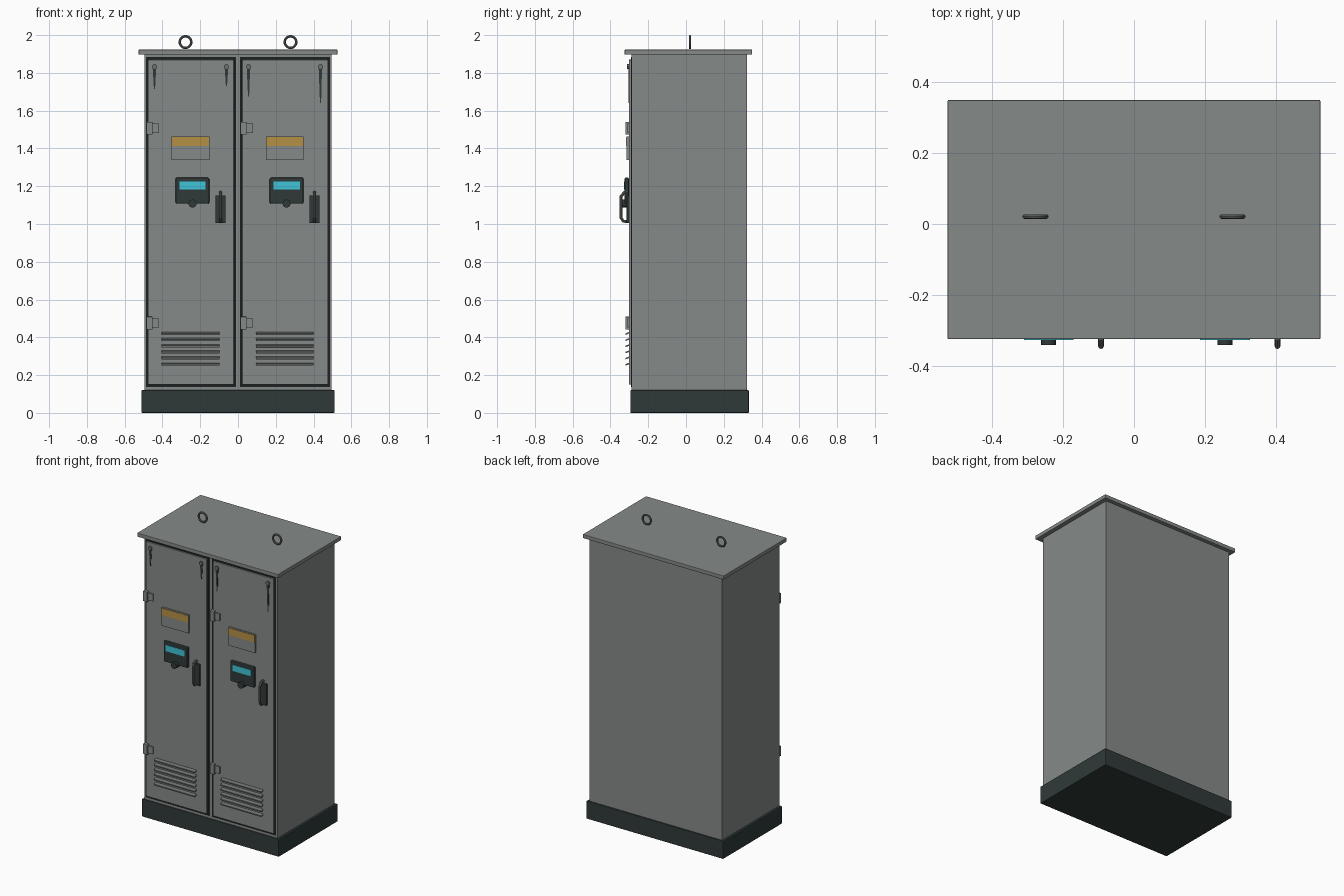
import bpy, bmesh, math
from mathutils import Vector

if "Cube" in bpy.data.objects:
    bpy.data.objects.remove(bpy.data.objects["Cube"])


def material(name, rgb):
    m = bpy.data.materials.new(name)
    m.diffuse_color = (*rgb, 1)
    m.use_nodes = True
    m.node_tree.nodes["Principled BSDF"].inputs["Base Color"].default_value = m.diffuse_color
    return m


GREY = material("cabinet grey", (0.235, 0.255, 0.243))
DARK = material("plinth dark", (0.028, 0.042, 0.040))
STEEL = material("steel grey", (0.15, 0.165, 0.158))
BLACK = material("seal black", (0.012, 0.015, 0.015))
AMBER = material("warning amber", (0.47, 0.28, 0.06))
CYAN = material("screen cyan", (0.05, 0.56, 0.68))


def finish(name, bm, mat):
    bmesh.ops.recalc_face_normals(bm, faces=bm.faces)
    mesh = bpy.data.meshes.new(name)
    bm.to_mesh(mesh)
    bm.free()
    mesh.materials.append(mat)
    ob = bpy.data.objects.new(name, mesh)
    bpy.context.collection.objects.link(ob)
    return ob


def box(name, x, y, z, mat, bevel=0.0):
    """Box from (min, max) ranges."""
    bm = bmesh.new()
    bmesh.ops.create_cube(bm, size=1)
    for v in bm.verts:
        v.co = Vector([(r[0] + r[1]) / 2 + c * (r[1] - r[0])
                       for c, r in zip(v.co, (x, y, z))])
    ob = finish(name, bm, mat)
    if bevel:
        mod = ob.modifiers.new("Bevel", 'BEVEL')
        mod.width = bevel
        mod.segments = 2
    return ob


def smooth(ob):
    bpy.ops.object.select_all(action='DESELECT')
    ob.select_set(True)
    bpy.context.view_layer.objects.active = ob
    bpy.ops.object.shade_smooth_by_angle()


def disc(name, x, z, radius, y0, y1, mat, sides=24):
    """Cylinder pointing out of the front."""
    bpy.ops.mesh.primitive_cylinder_add(
        vertices=sides, radius=radius, depth=y1 - y0,
        location=(x, (y0 + y1) / 2, z), rotation=(math.pi / 2, 0, 0))
    ob = bpy.context.object
    ob.name = name
    ob.data.materials.append(mat)
    smooth(ob)
    return ob


def prism(name, profile, axis, a, b, mat):
    """Extrude a 2D profile along x (profile y,z) or y (profile x,z)."""
    bm = bmesh.new()
    put = (lambda p, t: (t, p[0], p[1])) if axis == 'x' else (lambda p, t: (p[0], t, p[1]))
    face = bm.faces.new([bm.verts.new(put(p, a)) for p in profile])
    new = bmesh.ops.extrude_face_region(bm, geom=[face])["geom"]
    shift = (b - a, 0, 0) if axis == 'x' else (0, b - a, 0)
    bmesh.ops.translate(bm, vec=shift, verts=[g for g in new if isinstance(g, bmesh.types.BMVert)])
    return finish(name, bm, mat)


FRONT = -0.302  # door surface

# Plinth, cabinet and roof
box("plinth", (-0.511, 0.511), (-0.295, 0.333), (0, 0.12), DARK, 0.004)
box("cabinet_body", (-0.496, 0.496), (-0.288, 0.323), (0.12, 1.898), GREY)
box("roof", (-0.526, 0.526), (-0.325, 0.35), (1.897, 1.923), GREY, 0.003)

# Lifting eyes
for x in (-0.278, 0.278):
    bpy.ops.mesh.primitive_torus_add(
        major_radius=0.0305, minor_radius=0.0065, major_segments=32, minor_segments=10,
        location=(x, 0.021, 1.963), rotation=(math.pi / 2, 0, 0))
    eye = bpy.context.object
    eye.name = "lifting_eye"
    eye.data.materials.append(STEEL)
    smooth(eye)


def door(x0, streaks):
    x1 = x0 + 0.476
    # Door leaf on a dark seal
    box("door_seal", (x0, x1), (-0.292, -0.286), (0.137, 1.883), BLACK)
    box("door_leaf", (x0 + 0.011, x1 - 0.011), (FRONT, -0.288), (0.15, 1.87), GREY, 0.002)

    # Bolts with tapering streaks below
    for bx, drop in zip((x0 + 0.045, x0 + 0.426), streaks):
        disc("corner_bolt", bx, 1.834, 0.013, FRONT - 0.01, FRONT, STEEL, 12)
        prism("bolt_streak", [(bx - 0.010, 1.83), (bx + 0.010, 1.83), (bx + 0.007, 1.79),
                              (bx + 0.003, 1.83 - drop), (bx - 0.003, 1.83 - drop)],
              'y', FRONT - 0.003, FRONT, DARK)

    # Hinges: knuckle block and leaf
    for z in (0.475, 1.507):
        box("hinge_block", (x0 + 0.002, x0 + 0.034), (-0.321, -0.29),
            (z - 0.034, z + 0.034), GREY, 0.002)
        box("hinge_leaf", (x0 + 0.03, x0 + 0.068), (-0.311, FRONT),
            (z - 0.024, z + 0.024), GREY)

    # Warning sign with amber header
    sx = x0 + 0.236
    box("sign_plate", (sx - 0.1, sx + 0.1), (-0.314, FRONT), (1.34, 1.462), GREY)
    box("sign_header", (sx - 0.098, sx + 0.098), (-0.317, -0.313), (1.412, 1.46), AMBER)

    # Control unit with screen and knob
    cx = x0 + 0.246
    box("control_unit", (cx - 0.089, cx + 0.089), (-0.325, FRONT), (1.108, 1.245), DARK, 0.006)
    box("control_screen", (cx - 0.07, cx + 0.07), (-0.328, -0.324), (1.183, 1.225), CYAN)
    disc("control_knob", cx, 1.108, 0.021, -0.342, FRONT, DARK)

    # Door handle: back plate and bent grip
    hx = x0 + 0.394
    box("handle_plate", (hx - 0.027, hx + 0.027), (-0.314, FRONT), (1.005, 1.152), DARK, 0.003)
    curve = bpy.data.curves.new("handle_grip", 'CURVE')
    curve.dimensions = '3D'
    curve.bevel_depth = 0.008
    curve.bevel_resolution = 2
    curve.use_fill_caps = True
    path = [(-0.306, 1.168), (-0.326, 1.168), (-0.345, 1.145),
            (-0.345, 1.035), (-0.332, 1.014), (-0.308, 1.014)]
    spline = curve.splines.new('POLY')
    spline.points.add(len(path) - 1)
    for p, (y, z) in zip(spline.points, path):
        p.co = (hx, y, z, 1)
    curve.materials.append(STEEL)
    grip = bpy.data.objects.new("handle_grip", curve)
    bpy.context.collection.objects.link(grip)
    bpy.ops.object.select_all(action='DESELECT')
    grip.select_set(True)
    bpy.context.view_layer.objects.active = grip
    bpy.ops.object.convert(target='MESH')
    smooth(bpy.context.object)

    # Louvre slats sloping down and outwards
    for i in range(6):
        z = 0.252 + i * 0.0325
        prism("louvre_slat", [(-0.3, z + 0.006), (-0.3, z + 0.014),
                              (-0.321, z + 0.006), (-0.321, z - 0.002)],
              'x', x0 + 0.083, x0 + 0.389, STEEL)


door(-0.487, (0.115, 0.10))
door(0.011, (0.155, 0.19))
